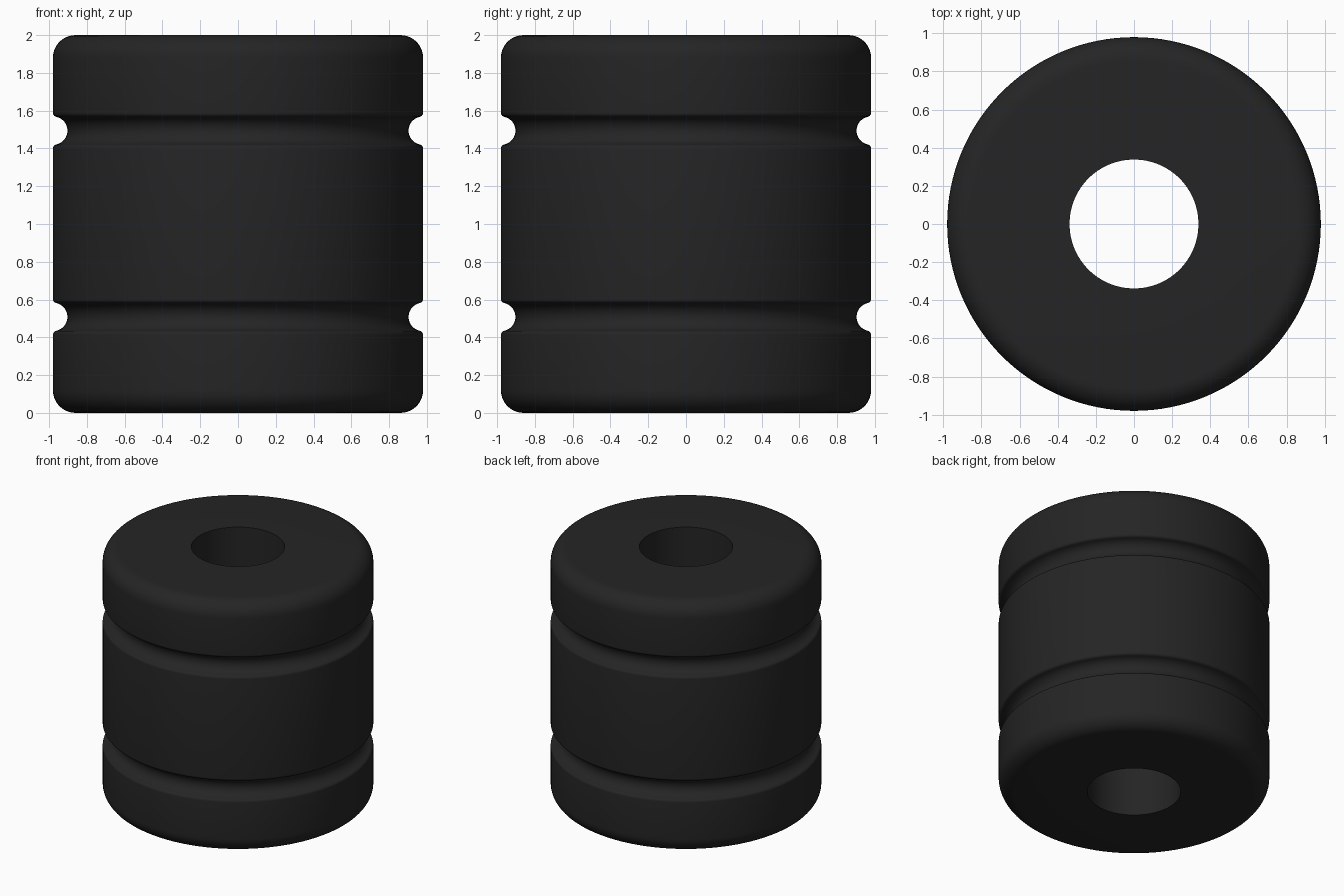
import bpy, bmesh, math

if "Cube" in bpy.data.objects:
    bpy.data.objects.remove(bpy.data.objects["Cube"])

OUTER, HOLE, HEIGHT = 0.98, 0.338, 2.0
EDGE = 0.12                      # rounding of top and bottom rims
GROOVE, LIP = 0.075, 0.022       # groove radius and its lip fillet
SEGMENTS = 128


def arc(r, z, radius, start, end, steps):
    """Points of an arc in the (radius, height) plane, angles in radians."""
    return [(r + radius * math.cos(start + (end - start) * i / steps),
             z + radius * math.sin(start + (end - start) * i / steps))
            for i in range(steps + 1)]


def groove(z):
    """Round groove with filleted lips, from bottom to top."""
    cr, lr = OUTER - 0.002, OUTER - LIP
    dz = math.sqrt((GROOVE + LIP) ** 2 - (cr - lr) ** 2)
    a = math.atan2(dz, cr - lr)          # direction from lip to groove centre
    low = arc(lr, z - dz, LIP, 0, a, 5)
    mid = arc(cr, z, GROOVE, math.pi + a, math.pi - a, 16)
    high = arc(lr, z + dz, LIP, -a, 0, 5)
    return low + mid[1:-1] + high


# Half section of the roller, from the lower hole edge round to the upper one
h = math.pi / 2
profile = [(HOLE, 0)]
profile += arc(OUTER - EDGE, EDGE, EDGE, -h, 0, 10)
profile += groove(0.508) + groove(1.494)
profile += arc(OUTER - EDGE, HEIGHT - EDGE, EDGE, 0, h, 10)
profile += [(HOLE, HEIGHT)]

# Revolve the closed section
bm = bmesh.new()
rings = []
for s in range(SEGMENTS):
    t = 2 * math.pi * s / SEGMENTS
    rings.append([bm.verts.new((r * math.cos(t), r * math.sin(t), z)) for r, z in profile])
n = len(profile)
for s in range(SEGMENTS):
    a, b = rings[s], rings[(s + 1) % SEGMENTS]
    for i in range(n):
        j = (i + 1) % n
        bm.faces.new((a[i], b[i], b[j], a[j]))
bmesh.ops.recalc_face_normals(bm, faces=bm.faces)
mesh = bpy.data.meshes.new("grooved_roller")
bm.to_mesh(mesh)
bm.free()

roller = bpy.data.objects.new("grooved_roller", mesh)
bpy.context.collection.objects.link(roller)

# Black rubber
rubber = bpy.data.materials.new("black rubber")
rubber.diffuse_color = (0.018, 0.018, 0.018, 1)
rubber.use_nodes = True
rubber.node_tree.nodes["Principled BSDF"].inputs["Base Color"].default_value = rubber.diffuse_color
mesh.materials.append(rubber)

bpy.context.view_layer.objects.active = roller
roller.select_set(True)
bpy.ops.object.shade_smooth_by_angle(angle=math.radians(35))
